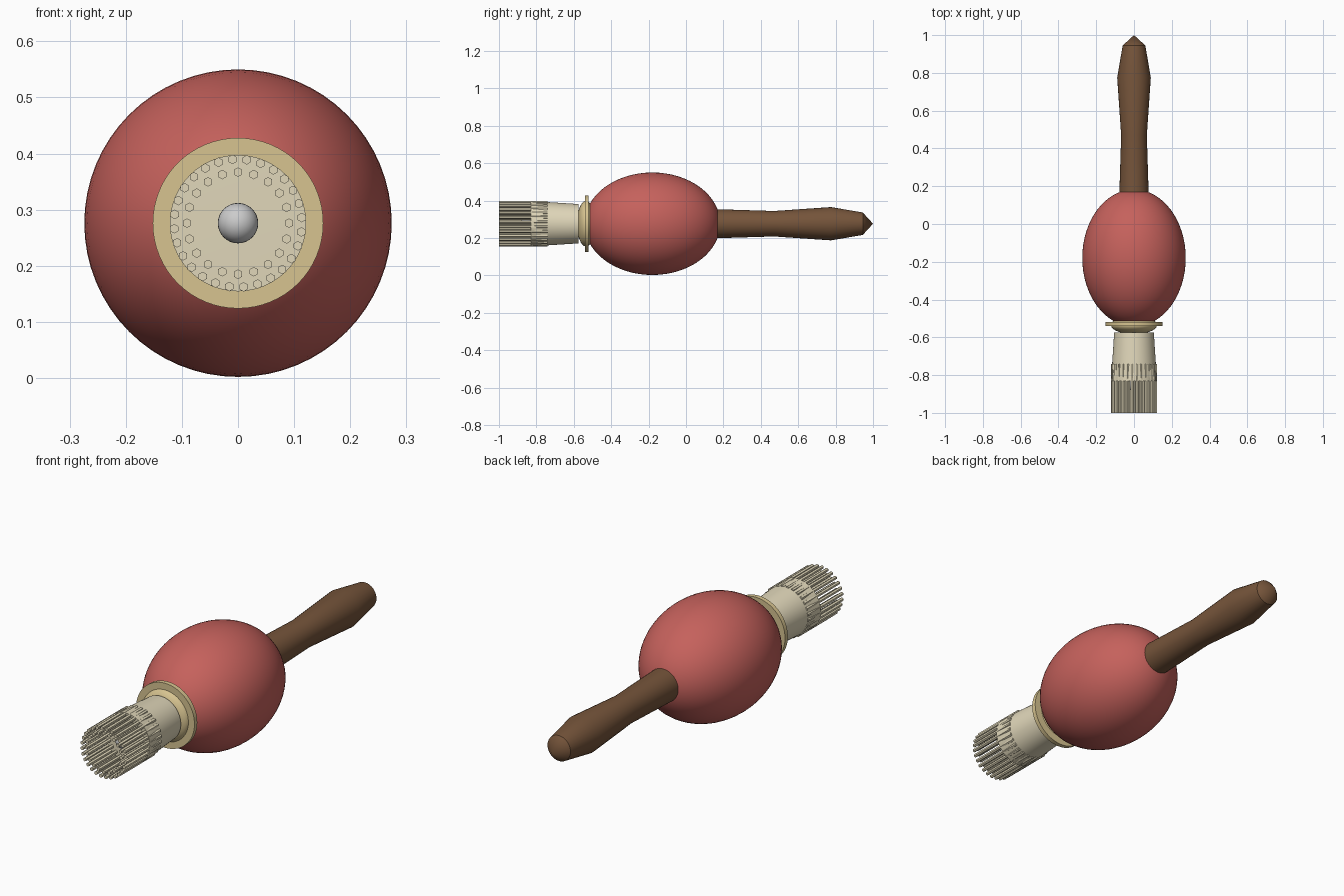
import bpy, bmesh, math

if "Cube" in bpy.data.objects:
    bpy.data.objects.remove(bpy.data.objects["Cube"])

ZC = 0.276  # height of the shared axis, which runs along y


def material(name, rgb):
    m = bpy.data.materials.new(name)
    m.diffuse_color = (*rgb, 1)
    m.use_nodes = True
    m.node_tree.nodes["Principled BSDF"].inputs["Base Color"].default_value = m.diffuse_color
    return m


RED = material("red", (0.56, 0.12, 0.107))
WOOD = material("brown", (0.18, 0.09, 0.043))
TAN = material("tan", (0.68, 0.55, 0.28))
CREAM = material("cream", (0.75, 0.68, 0.49))


def finish(name, bm, mat, angle):
    bmesh.ops.recalc_face_normals(bm, faces=bm.faces[:])
    me = bpy.data.meshes.new(name)
    bm.to_mesh(me)
    bm.free()
    ob = bpy.data.objects.new(name, me)
    bpy.context.collection.objects.link(ob)
    if mat:
        me.materials.append(mat)
    bpy.ops.object.select_all(action='DESELECT')
    ob.select_set(True)
    bpy.context.view_layer.objects.active = ob
    if angle:
        bpy.ops.object.shade_smooth_by_angle(angle=math.radians(angle))
    return ob


def add_lathe(bm, profile, sides, cx=0, cz=ZC, phase=0):
    """Revolve (radius, y) points about a line parallel to y; radius 0 closes to a point."""
    rings = []
    for r, y in profile:
        n = 1 if r == 0 else sides
        rings.append([bm.verts.new((cx + r * math.sin(phase + 2 * math.pi * i / sides), y,
                                    cz + r * math.cos(phase + 2 * math.pi * i / sides)))
                      for i in range(n)])
    for a, b in zip(rings, rings[1:]):
        for i in range(sides):
            quad = [a[i % len(a)], a[(i + 1) % len(a)], b[(i + 1) % len(b)], b[i % len(b)]]
            bm.faces.new(list(dict.fromkeys(quad)))


def lathe(name, profile, sides, mat, angle=30):
    bm = bmesh.new()
    add_lathe(bm, profile, sides)
    return finish(name, bm, mat, angle)


def ellipsoid(ry, rr, cy, n):
    pts = [(rr * math.sin(math.pi * i / n), cy - ry * math.cos(math.pi * i / n))
           for i in range(1, n)]
    return [(0, cy - ry)] + pts + [(0, cy + ry)]


def pin_ring(name, count, radius, offset, y0, y1):
    bm = bmesh.new()
    for k in range(count):
        t = offset + 2 * math.pi * k / count
        add_lathe(bm, [(0, y0), (0.0085, y0), (0.0085, y1), (0, y1)], 6,
                  radius * math.sin(t), ZC + radius * math.cos(t))
    return finish(name, bm, CREAM, 0)


# Egg-shaped body
lathe("body", ellipsoid(0.363, 0.274, -0.18, 32), 64, RED)

# Turned handle with pointed end
lathe("handle", [(0, 0.12), (0.078, 0.12), (0.077, 0.18), (0.068, 0.47), (0.089, 0.775),
                 (0.06, 0.945), (0, 1.0)], 32, WOOD)

# Collar disc and the flattened dome in front of it
lathe("collar", [(0, -0.52), (0.152, -0.52), (0.152, -0.541), (0, -0.541)], 64, TAN)
lathe("collar_dome", ellipsoid(0.048, 0.122, -0.535, 16), 48, TAN)

# Flared cup
lathe("cup", [(0, -0.575), (0.105, -0.575), (0.1215, -0.83), (0, -0.832)], 48, CREAM)

# Two rings of pins and the small centre ball
pin_ring("outer_pins", 28, 0.114, math.radians(-5), -0.74, -1.0)
pin_ring("inner_pins", 20, 0.091, 0, -0.74, -1.0)
lathe("centre_ball", ellipsoid(0.036, 0.036, -0.85, 16), 32, None)
